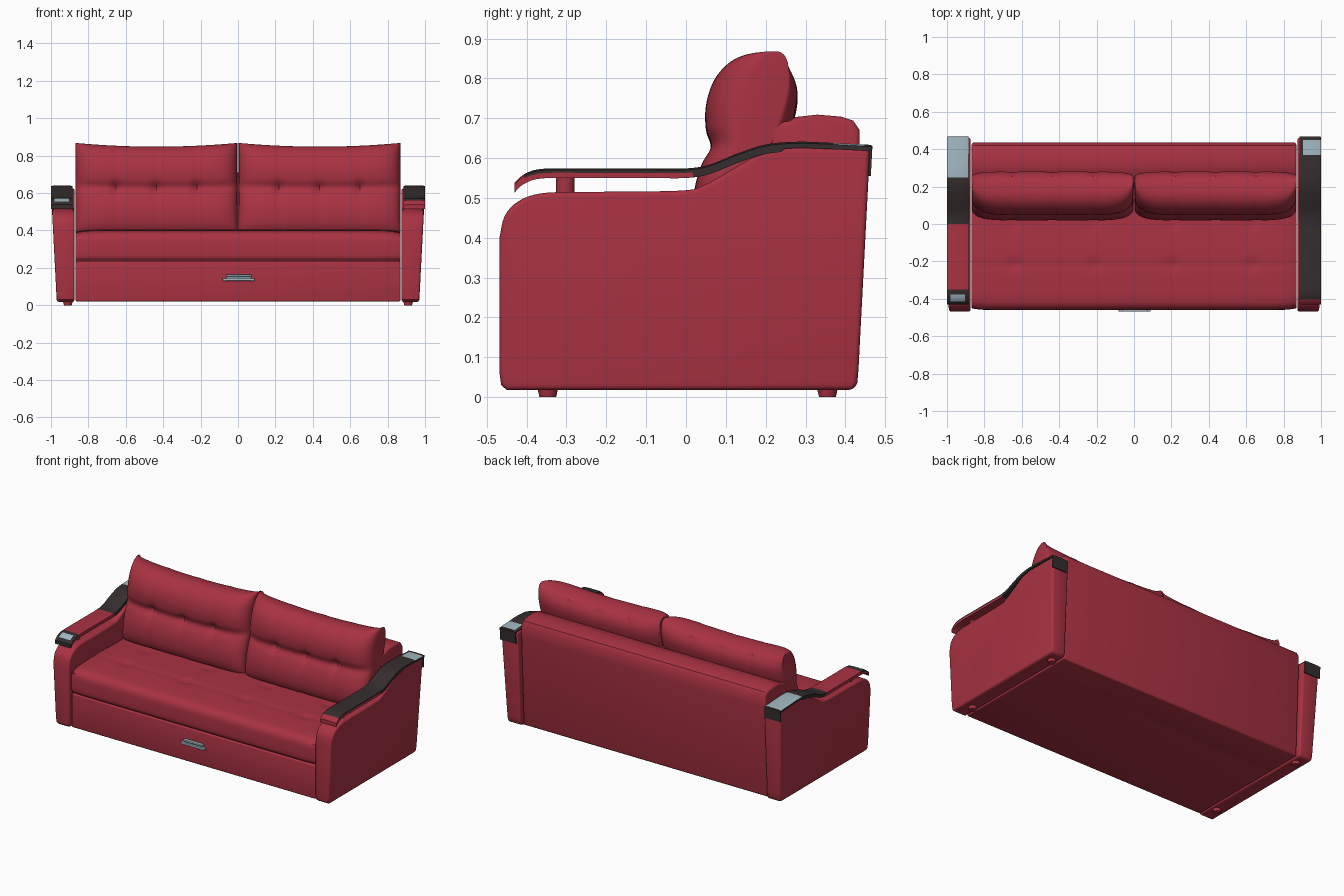
import bpy, bmesh, math
from mathutils import Vector

cube = bpy.data.objects.get("Cube")
if cube:
    bpy.data.objects.remove(cube)


def material(name, rgb):
    m = bpy.data.materials.new(name)
    m.use_nodes = True
    m.diffuse_color = (*rgb, 1)
    bsdf = m.node_tree.nodes["Principled BSDF"]
    bsdf.inputs["Base Color"].default_value = (*rgb, 1)
    bsdf.inputs["Roughness"].default_value = 0.6
    return m


RED = material("red_fabric", (0.40, 0.032, 0.055))
DARK = material("dark_wood", (0.036, 0.027, 0.027))
SILVER = material("pale_silver", (0.36, 0.48, 0.54))


def smooth_path(pts, closed=False, steps=5):
    """Catmull-Rom curve through 2D points."""
    pts = [Vector(p) for p in pts]
    n = len(pts)
    get = (lambda i: pts[i % n]) if closed else (lambda i: pts[max(0, min(n - 1, i))])
    out = []
    for i in range(n if closed else n - 1):
        a, b, c, d = (get(i + k) for k in (-1, 0, 1, 2))
        for s in range(steps):
            t = s / steps
            out.append(0.5 * (2 * b + (c - a) * t + (2 * a - 5 * b + 4 * c - d) * t ** 2
                              + (3 * b - a - 3 * c + d) * t ** 3))
    return out if closed else out + [pts[-1]]


def finish(name, bm, mats, angle=35):
    bmesh.ops.recalc_face_normals(bm, faces=bm.faces)
    mesh = bpy.data.meshes.new(name)
    bm.to_mesh(mesh)
    bm.free()
    for m in mats:
        mesh.materials.append(m)
    ob = bpy.data.objects.new(name, mesh)
    bpy.context.collection.objects.link(ob)
    bpy.ops.object.select_all(action='DESELECT')
    ob.select_set(True)
    bpy.context.view_layer.objects.active = ob
    bpy.ops.object.shade_smooth_by_angle(angle=math.radians(angle))
    return ob


def bevel_sharp(bm, width):
    edges = [e for e in bm.edges if len(e.link_faces) == 2 and e.calc_face_angle() > 0.8]
    bmesh.ops.bevel(bm, geom=edges, offset=width, segments=3, profile=0.5, affect='EDGES')


def loft(name, profile, xs, mat, shape=None, bevel=0):
    """Sweep a closed (y, z) profile along x, reshaping each point."""
    shape = shape or (lambda x, y, z: (x, y, z))
    bm = bmesh.new()
    rings = [[bm.verts.new(shape(x, y, z)) for y, z in profile] for x in xs]
    n = len(profile)
    for a, b in zip(rings, rings[1:]):
        for i in range(n):
            j = (i + 1) % n
            bm.faces.new((a[i], a[j], b[j], b[i]))
    bm.faces.new(rings[0])
    bm.faces.new(rings[-1])
    if bevel:
        bmesh.ops.recalc_face_normals(bm, faces=bm.faces)
        bevel_sharp(bm, bevel)
    return finish(name, bm, [mat])


def box(name, lo, hi, mat, bevel=0.003):
    prof = [(lo[1], lo[2]), (hi[1], lo[2]), (hi[1], hi[2]), (lo[1], hi[2])]
    return loft(name, prof, (lo[0], hi[0]), mat, bevel=bevel)


def cylinder(name, loc, r1, r2, depth, mat):
    bm = bmesh.new()
    bmesh.ops.create_cone(bm, cap_ends=True, segments=20, radius1=r1, radius2=r2, depth=depth)
    bmesh.ops.translate(bm, verts=bm.verts, vec=loc)
    return finish(name, bm, [mat])


def bump(d, width):
    return math.exp(-(d / width) ** 2)


# Base with drawer front, and the backrest frame
box("drawer_base", (-0.868, -0.45, 0.02), (0.868, 0.41, 0.236), RED, 0.008)
back = [(0.17, 0.1), (0.2, 0.5), (0.21, 0.67), (0.225, 0.69), (0.26, 0.693), (0.275, 0.703),
        (0.33, 0.709), (0.39, 0.704), (0.42, 0.694), (0.436, 0.67), (0.436, 0.6), (0.412, 0.02),
        (0.17, 0.02)]
loft("back_frame", back, (-0.868, 0.868), RED, bevel=0.012)


# Seat cushion with two rows of tufts
def seat_shape(x, y, z):
    edge = abs(x / 0.868) ** 24
    if z > 0.37:
        z -= 0.008 * sum(bump(math.hypot(x - cx, y - cy), 0.035)
                         for cx in (-0.64, -0.21, 0.21, 0.64) for cy in (-0.22, 0.0))
        z -= 0.003 * bump(y + 0.22, 0.02)
        z -= 0.012 * edge
    if y < -0.4:
        y += 0.01 * edge
    return x, y, z


seat = smooth_path([(-0.445, 0.24), (-0.458, 0.26), (-0.46, 0.31), (-0.455, 0.36), (-0.43, 0.388),
                    (-0.38, 0.398), (-0.3, 0.402), (-0.22, 0.404), (-0.14, 0.404), (-0.06, 0.402),
                    (0.02, 0.4), (0.1, 0.4), (0.2, 0.4)]) + [Vector((0.2, 0.24))]
loft("seat_cushion", seat, [0.868 * (i / 45 - 1) for i in range(91)], RED, seat_shape)

# Tufted back cushions
cushion = smooth_path([(0.06, 0.388), (0.025, 0.43), (0.02, 0.51), (0.038, 0.58), (0.062, 0.625),
                       (0.05, 0.67), (0.05, 0.73), (0.07, 0.79), (0.11, 0.833), (0.16, 0.848),
                       (0.22, 0.838), (0.26, 0.81), (0.28, 0.76), (0.27, 0.69), (0.235, 0.6),
                       (0.2, 0.5), (0.16, 0.395)], closed=True)
HALF = 0.432


def back_cushion(name, centre):
    def shape(x, y, z):
        t = (x - centre) / HALF
        mid = 0.1 + 0.17 * (z - 0.39) / 0.46
        full = 0.4 + 0.6 * math.sqrt(max(0, 1 - abs(t) ** 8))
        front = y < mid
        y = mid + (y - mid) * full
        seams = sum(bump(t - s, 0.05) for s in (-0.5, 0, 0.5))
        if front:
            y += seams * (0.003 + 0.018 * bump(z - 0.625, 0.035))
        elif z > 0.6:
            y -= 0.004 * seams
        z += 0.02 * t * t * (z - 0.39) / 0.46
        return x, y, z
    xs = [centre + HALF * math.sin(math.pi / 2 * (i / 36 - 1)) for i in range(73)]
    loft(name, cushion, xs, RED, shape)


back_cushion("right_back_cushion", -0.436)
back_cushion("left_back_cushion", 0.436)

# Arms: side panel, rest, post, rear cap and feet
top_curve = smooth_path([(-0.468, 0.40), (-0.455, 0.455), (-0.42, 0.492), (-0.36, 0.512),
                         (-0.25, 0.515), (-0.02, 0.518), (0.04, 0.53), (0.11, 0.568),
                         (0.18, 0.608), (0.24, 0.624), (0.32, 0.626), (0.462, 0.626)], steps=4)
arm = [Vector(p) for p in ((0.42, 0.018), (-0.45, 0.018), (-0.464, 0.03), (-0.468, 0.06))]
arm = arm + top_curve + [Vector((0.433, 0.07)), Vector((0.43, 0.035))]
rest = smooth_path([(-0.43, 0.538), (-0.405, 0.56), (-0.36, 0.573), (-0.25, 0.574), (-0.1, 0.574),
                    (0.0, 0.574), (0.06, 0.584), (0.13, 0.612), (0.2, 0.634), (0.28, 0.641),
                    (0.37, 0.638), (0.466, 0.633)], steps=8)


def rest_colour(side, y, col):
    """Index of red, dark or silver along the top of a rest."""
    if side > 0:
        if y < -0.405:
            return 0
        return 2 if 0.37 < y < 0.445 and col > 0 else 1
    if y > 0.245:
        return 2
    if -0.345 < y < 0.0:
        return 0
    return 2 if -0.415 < y < -0.375 and col == 1 else 1


def arm_rest(name, side):
    bm = bmesh.new()
    cols = (0.885, 0.903, 0.982, 1.0)
    rows = []
    for y, z in rest:
        thick = 0.024 if y < 0.24 else 0.016
        ring = [(cols[0], z - 0.004)] + [(c, z) for c in cols[1:3]] + [(cols[3], z - 0.004)]
        ring += [(c, z - h) for c, h in ((cols[3], 0.011), (cols[3], thick),
                                         (cols[0], thick), (cols[0], 0.011))]
        rows.append([bm.verts.new((side * x, y, h)) for x, h in ring])
    for a, b in zip(rows, rows[1:]):
        y = (a[0].co.y + b[0].co.y) / 2
        for i in range(8):
            j = (i + 1) % 8
            f = bm.faces.new((a[i], a[j], b[j], b[i]))
            if i < 3:
                f.material_index = rest_colour(side, y, i)
            elif i in (3, 7):
                f.material_index = min(1, rest_colour(side, y, 0))
            else:
                f.material_index = 1 if y > 0.02 else 0
    bm.faces.new(rows[0]).material_index = 0 if side > 0 else 1
    bm.faces.new(rows[-1]).material_index = 1
    finish(name, bm, [RED, DARK, SILVER], 30)


for side, label in ((1, "left"), (-1, "right")):
    def taper(x, y, z, side=side):
        lean = 0.026 * min(1, z / 0.5) if x > 0.9 else 0
        return side * (x + lean), y, z
    loft(label + "_arm", arm, (0.874, 0.968), RED, taper, bevel=0.012)
    arm_rest(label + "_arm_rest", side)
    cylinder(label + "_rest_post", (side * 0.94, -0.303, 0.535), 0.023, 0.023, 0.05, RED)
    cap = [(0.458, 0.555), (0.464, 0.555), (0.468, 0.63), (0.460, 0.63)]
    loft(label + "_rear_cap", cap, (side * 0.884, side * 0.996), DARK)
    for y, end in ((-0.347, "front"), (0.355, "rear")):
        cylinder(f"{label}_{end}_foot", (side * 0.91, y, 0.011), 0.021, 0.026, 0.022, RED)

# Drawer handle
box("handle_upper_bar", (-0.065, -0.468, 0.152), (0.072, -0.447, 0.164), SILVER)
box("handle_lower_bar", (-0.082, -0.468, 0.130), (0.088, -0.447, 0.144), SILVER)
box("handle_plate", (-0.06, -0.456, 0.140), (0.068, -0.449, 0.156), SILVER, 0.001)
